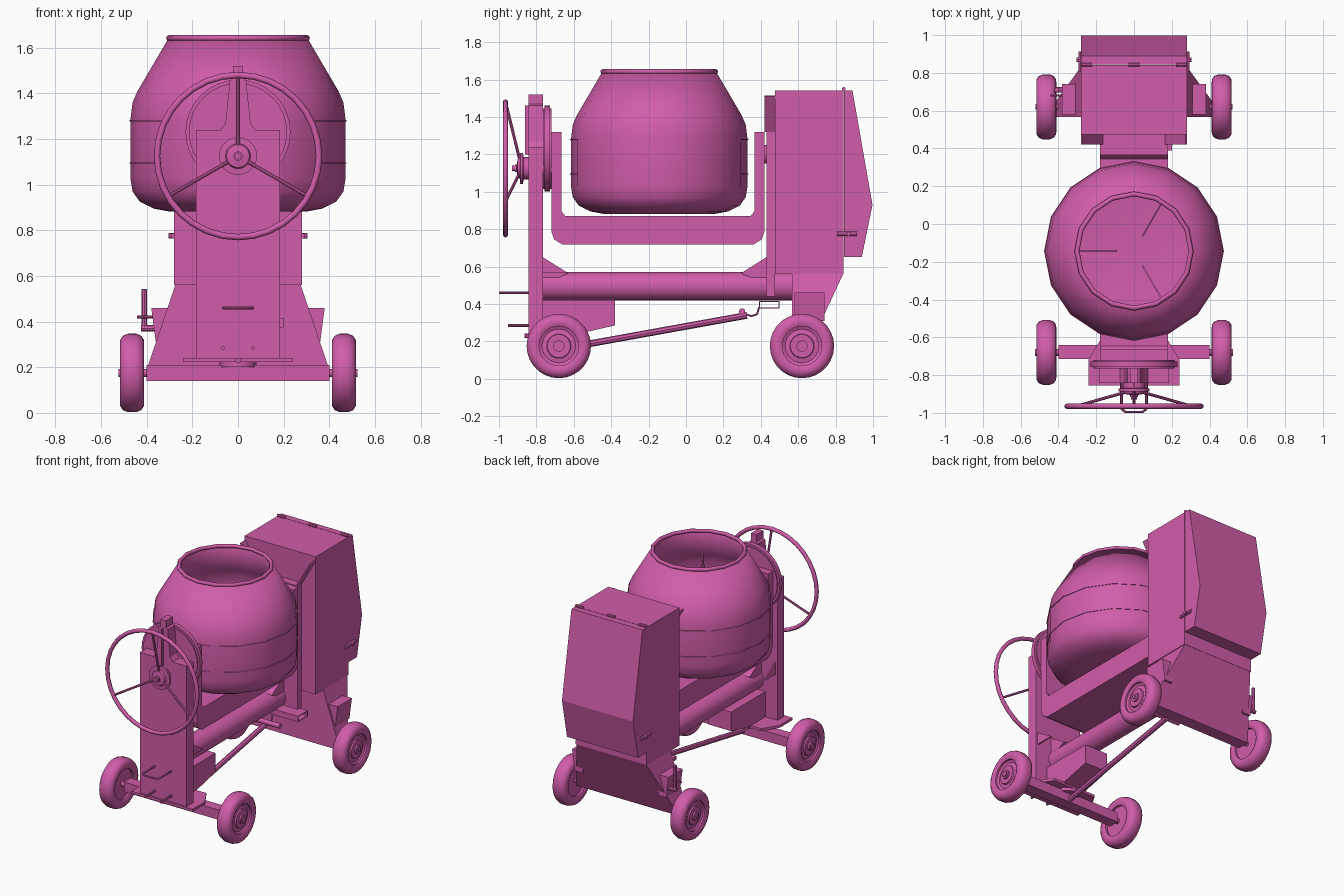
import bpy, bmesh, math
from mathutils import Vector, Matrix

if "Cube" in bpy.data.objects:
    bpy.data.objects.remove(bpy.data.objects["Cube"])

paint = bpy.data.materials.new("paint")
paint.diffuse_color = (0.64, 0.11, 0.40, 1)
paint.use_nodes = True
paint.node_tree.nodes["Principled BSDF"].inputs["Base Color"].default_value = paint.diffuse_color


def finish(name, bm, smooth=None):
    bmesh.ops.recalc_face_normals(bm, faces=bm.faces)
    me = bpy.data.meshes.new(name)
    bm.to_mesh(me)
    bm.free()
    me.materials.append(paint)
    ob = bpy.data.objects.new(name, me)
    bpy.context.collection.objects.link(ob)
    if smooth:
        bpy.ops.object.select_all(action='DESELECT')
        ob.select_set(True)
        bpy.context.view_layer.objects.active = ob
        bpy.ops.object.shade_smooth_by_angle(angle=math.radians(smooth))
    return ob


def place(axis, u, v, w):
    return {'x': (w, u, v), 'y': (u, w, v), 'z': (u, v, w)}[axis]


def prism(name, pts, axis, a, b):
    bm = bmesh.new()
    lo = [bm.verts.new(place(axis, u, v, a)) for u, v in pts]
    hi = [bm.verts.new(place(axis, u, v, b)) for u, v in pts]
    bm.faces.new(lo)
    bm.faces.new(hi)
    n = len(pts)
    for i in range(n):
        j = (i + 1) % n
        bm.faces.new((lo[i], lo[j], hi[j], hi[i]))
    return finish(name, bm)


def box(name, x0, x1, y0, y1, z0, z1):
    return prism(name, [(x0, y0), (x1, y0), (x1, y1), (x0, y1)], 'z', z0, z1)


def lathe(name, prof, origin, axis='z', segs=24, smooth=35, closed=False):
    # profile of (radius, distance along axis)
    bm = bmesh.new()
    rings = []
    for r, h in prof:
        if r == 0:
            rings.append([bm.verts.new(Vector(origin) + Vector(place(axis, 0, 0, h)))] * segs)
        else:
            rings.append([bm.verts.new(Vector(origin) + Vector(place(
                axis, r * math.cos(t * math.tau / segs), r * math.sin(t * math.tau / segs), h)))
                for t in range(segs)])
    for k in range(len(rings) if closed else len(rings) - 1):
        A, B = rings[k], rings[(k + 1) % len(rings)]
        for i in range(segs):
            j = (i + 1) % segs
            bm.faces.new(list(dict.fromkeys((A[i], A[j], B[j], B[i]))))
    return finish(name, bm, smooth)


def disc(name, origin, axis, r, h0, h1, segs=24):
    return lathe(name, [(0, h0), (r, h0), (r, h1), (0, h1)], origin, axis, segs)


def ring(name, origin, axis, R, r, segs=32):
    prof = [(R + r * math.cos(a * math.tau / 8), r * math.sin(a * math.tau / 8)) for a in range(8)]
    return lathe(name, prof, origin, axis, segs, 60, True)


def rod(name, pts, r, segs=8):
    bm = bmesh.new()
    for p, q in zip(pts, pts[1:]):
        p, q = Vector(p), Vector(q)
        m = Matrix.Translation((p + q) / 2) @ (q - p).to_track_quat('Z', 'Y').to_matrix().to_4x4()
        bmesh.ops.create_cone(bm, cap_ends=True, segments=segs, radius1=r, radius2=r,
                              depth=(q - p).length + r * 0.6, matrix=m)
    return finish(name, bm, 40)


# Mixing drum with rim, seams and inner blades
DY = -0.143
drum = lathe("drum", [(0, .88), (.30, .882), (.37, .895), (.43, .925), (.462, .97), (.472, 1.03), (.472, 1.28),
                      (.462, 1.36), (.44, 1.41), (.305, 1.64)], (0, DY, 0), segs=16, smooth=50)
sol = drum.modifiers.new("wall", 'SOLIDIFY')
sol.thickness = 0.008
ring("drum_rim", (0, DY, 1.642), 'z', .302, .013, 16)
for z in (1.095, 1.28):
    lathe("drum_seam", [(.468, z - .003), (.476, z - .003), (.476, z + .003), (.468, z + .003)],
          (0, DY, 0), segs=16, closed=True)
for k in range(3):
    a = math.radians(60 + 120 * k)
    blade = prism("drum_blade", [(.44, 1.0), (.44, 1.25), (.30, 1.48), (.09, 1.38), (.2, 1.0)], 'y', -.004, .004)
    blade.matrix_world = Matrix.Translation((0, DY, 0)) @ Matrix.Rotation(a, 4, 'Z')

# Tilting yoke
prism("yoke", [(-.72, 1.32), (-.72, .79), (-.705, .745), (-.66, .717), (.36, .717), (.405, .745), (.42, .79),
               (.42, 1.32), (.365, 1.32), (.365, .895), (.345, .87), (-.645, .87), (-.665, .895), (-.665, 1.32)],
      'x', -.18, .18)
disc("tilt_gear", (0, 0, 1.23), 'y', .23, -.757, -.728, 32)
disc("tilt_gear_face", (0, 0, 1.23), 'y', .215, -.765, -.72, 32)
for y0, y1 in ((-.78, -.70), (.40, .49)):
    disc("yoke_pivot", (0, 0, 1.2), 'y', .05, y0, y1)

# Front column
box("front_column", -.185, .185, -.842, -.765, .24, 1.24)
prism("column_head", [(-.075, 1.24), (-.055, 1.27), (-.035, 1.46), (-.022, 1.47), (-.022, 1.52), (.022, 1.52),
                      (.022, 1.47), (.035, 1.46), (.055, 1.27), (.075, 1.24)], 'y', -.842, -.765)
box("column_head_rib", -.004, .004, -.86, -.84, 1.2, 1.46)
prism("column_base_plate", [(-.24, -.855), (.24, -.855), (.24, -.715), (.17, -.6), (-.17, -.6), (-.24, -.715)],
      'z', .222, .24)
rod("front_handle", [(-.065, -.84, .46), (-.065, -.98, .46), (-.045, -.995, .46), (.045, -.995, .46),
                     (.065, -.98, .46), (.065, -.84, .46)], .006)
rod("front_hook", [(-.065, -.84, .285), (-.065, -.95, .285)], .008)
rod("front_hook", [(.065, -.84, .285), (.065, -.95, .285)], .008)
rod("front_pin", [(0, -.84, .23), (0, -.86, .23)], .012)

# Hand wheel
WC = (0, 0, 1.125)
ring("hand_wheel_rim", (0, -.965, 1.125), 'y', .355, .014, 32)
lathe("hand_wheel_hub", [(0, -.915), (.02, -.915), (.02, -.905), (.05, -.9), (.055, -.888), (.083, -.886),
                         (.083, -.872), (.06, -.868), (.06, -.84), (0, -.84)], WC, 'y')
rod("hand_wheel_shaft", [(0, -.925, 1.125), (0, -.72, 1.125)], .015, 12)
for k in range(3):
    a = math.radians(90 + 120 * k)
    c, s = math.cos(a), math.sin(a)
    rod("hand_wheel_spoke", [(.05 * c, -.89, 1.125 + .05 * s), (.355 * c, -.965, 1.125 + .355 * s)], .008)

# Chassis tube, gussets and front turntable bracket
disc("chassis_tube", (0, 0, .495), 'y', .076, -.765, .567, 24)
for x in (-.17, .16):
    prism("front_gusset", [(-.765, .65), (-.63, .565), (-.765, .565)], 'x', x, x + .01)
prism("front_web", [(-.765, .65), (-.63, .565), (-.765, .5)], 'x', -.06, .06)
prism("rear_web", [(.43, .65), (.295, .565), (.43, .5)], 'x', -.06, .06)
prism("steering_bracket", [(-.765, .42), (-.38, .42), (-.38, .285), (-.6, .235), (-.765, .235)], 'x', -.09, .09)
box("front_axle", -.40, .40, -.715, -.64, .14, .21)
disc("turntable", (0, -.68, 0), 'z', .08, .20, .24)

# Rear upright, small tray under it
box("rear_upright", -.17, .17, .43, .475, .44, 1.32)
for z in (.375, .41):
    box("tray_plate", -.06, .20, .39, .50, z, z + .006)
for y in (.39, .494):
    box("tray_side", -.06, .20, y, y + .006, .375, .416)

# Engine cabinet and rear cover
box("cabinet", -.28, .28, .475, .842, .56, 1.542)
prism("cabinet_cover", [(.845, 1.542), (.89, 1.542), (.997, .93), (.94, .65), (.845, .65)], 'x', -.28, .28)
for sx, wide in ((-1, 1), (1, 1)):
    prism("cabinet_gutter_side", [(sx * .28, 1.51), (sx * .17, 1.32), (sx * .162, 1.325), (sx * .272, 1.515)],
          'y', .42, .476)
    rod("cover_latch", [(sx * .283, .81, .775), (sx * .283, .91, .775)], .012)
    rod("cover_latch_pin", [(sx * .28, .87, .775), (sx * .30, .87, .775)], .012)
    prism("wheel_bracket", [(sx * .27, .46), (sx * .38, .46), (sx * .36, .31), (sx * .30, .31)], 'y', .58, .74)
box("cabinet_gutter_floor", -.17, .17, .42, .476, 1.32, 1.327)
for x in (-.25, 0, .25):
    rod("cover_hinge", [(x - .025, .843, 1.55), (x + .025, .843, 1.55)], .01)

# Flared skirt down to the rear axle
bm = bmesh.new()
top = [bm.verts.new((x, y, .56)) for x, y in ((-.275, .567), (.275, .567), (.275, .84), (-.275, .84))]
bot = [bm.verts.new((x, y, .16)) for x, y in ((-.41, .567), (.41, .567), (.41, .655), (-.41, .655))]
bm.faces.new(top)
bm.faces.new(bot)
for i in range(4):
    j = (i + 1) % 4
    bm.faces.new((top[i], top[j], bot[j], bot[i]))
finish("rear_skirt", bm)

# Brake lever on the left rear
rod("brake_lever", [(-.41, .71, .37), (-.41, .71, .54)], .012)
rod("brake_pivot", [(-.42, .71, .37), (-.34, .71, .37)], .014)
rod("brake_pin", [(-.44, .68, .42), (-.37, .68, .42)], .006)

# Tow bar with cross handle, and its hanging hook
rod("tow_bar", [(0, -.64, .165), (0, .32, .338)], .018, 8)
rod("tow_handle", [(-.12, .30, .36), (.12, .30, .36)], .017, 10)
rod("tow_hook", [(0, .32, .345), (0, .35, .335), (0, .38, .345), (0, .39, .38)], .005)

# Wheels: tyre, dished rim and hub
for y, tag in ((-.68, "front"), (.62, "rear")):
    for s in (-1, 1):
        tyre = [(.105, -.045), (.12, -.053), (.145, -.052), (.163, -.04), (.172, -.018), (.172, .018),
                (.163, .04), (.145, .052), (.12, .053), (.105, .045)]
        c = (s * .464, y, .175)
        lathe(tag + "_tyre", tyre, c, 'x', 28, 50, True)
        lathe(tag + "_rim", [(0, -.03), (.108, -.03), (.11, s * .035), (.09, s * .025), (.065, s * .03),
                             (.062, s * .04), (0, s * .04)] if s > 0 else
              [(0, .03), (.108, .03), (.11, -.035), (.09, -.025), (.065, -.03), (.062, -.04), (0, -.04)],
              c, 'x', 24)
        disc(tag + "_hub_cap", c, 'x', .03, 0, s * .052, 16)
        rod(tag + "_stub_axle", [(s * .38, y, .175), (s * .518, y, .175)], .014 if tag == "rear" else .018, 12)
